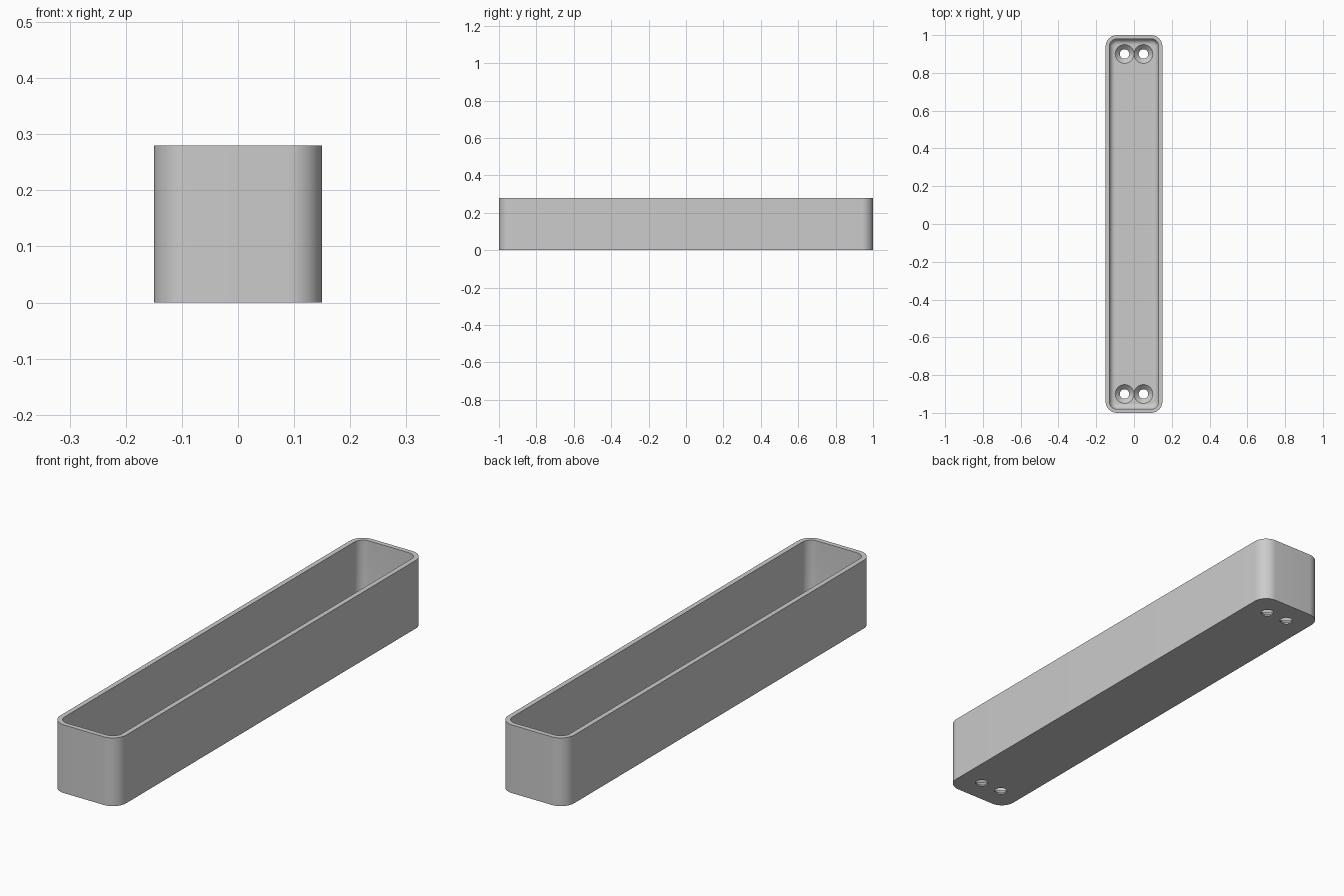
import bpy, bmesh
from math import sin, cos, pi, radians

cube = bpy.data.objects.get("Cube")
if cube:
    bpy.data.objects.remove(cube, do_unlink=True)

HALF_X, HALF_Y, HEIGHT = 0.15, 1.0, 0.28
CORNER, WALL, FLOOR, FILLET = 0.06, 0.02, 0.03, 0.03
HOLE, SINK = 0.025, 0.0495

grey = bpy.data.materials.new("light grey")
grey.use_nodes = True
colour = (0.6, 0.6, 0.6, 1)
grey.diffuse_color = colour
grey.node_tree.nodes["Principled BSDF"].inputs["Base Color"].default_value = colour


def rounded_rectangle(inset, z, steps=12):
    """Outline of the tray, moved inwards by inset."""
    r = CORNER - inset
    points = []
    for k, (sx, sy) in enumerate([(1, 1), (-1, 1), (-1, -1), (1, -1)]):
        for i in range(steps + 1):
            a = (k + i / steps) * pi / 2
            points.append((sx * (HALF_X - CORNER) + r * cos(a),
                           sy * (HALF_Y - CORNER) + r * sin(a), z))
    return points


def circle(x, y, r, z, steps=48):
    return [(x + r * cos(2 * pi * i / steps), y + r * sin(2 * pi * i / steps), z)
            for i in range(steps)]


def loft(name, outlines):
    """Closed solid skinned through a stack of outlines."""
    bm = bmesh.new()
    rings = [[bm.verts.new(p) for p in outline] for outline in outlines]
    for low, high in zip(rings, rings[1:]):
        for i in range(len(low)):
            j = (i + 1) % len(low)
            bm.faces.new((low[i], low[j], high[j], high[i]))
    bm.faces.new(rings[0][::-1])
    bm.faces.new(rings[-1])
    bmesh.ops.recalc_face_normals(bm, faces=bm.faces)
    mesh = bpy.data.meshes.new(name)
    bm.to_mesh(mesh)
    bm.free()
    mesh.materials.append(grey)
    obj = bpy.data.objects.new(name, mesh)
    bpy.context.collection.objects.link(obj)
    return obj


# Tray: outer wall, rim, inner wall, rounded inner edge, floor
outlines = [rounded_rectangle(0, 0), rounded_rectangle(0, HEIGHT),
            rounded_rectangle(WALL, HEIGHT)]
for i in range(9):
    a = i / 8 * pi / 2
    outlines.append(rounded_rectangle(WALL + FILLET * (1 - cos(a)),
                                      FLOOR + FILLET * (1 - sin(a))))
tray = loft("tray", outlines)

# Countersunk screw holes, a pair at each end
cutters = []
for x in (-0.05, 0.05):
    for y in (-0.9, 0.9):
        cutter = loft("screw_hole_cutter", [
            circle(x, y, HOLE, -0.02),
            circle(x, y, HOLE, FLOOR - (SINK - HOLE)),
            circle(x, y, SINK, FLOOR),
            circle(x, y, SINK, FLOOR + 0.02)])
        cutter.hide_render = True
        cutters.append(cutter)
        cut = tray.modifiers.new("screw hole", 'BOOLEAN')
        cut.operation = 'DIFFERENCE'
        cut.solver = 'EXACT'
        cut.object = cutter

bpy.ops.object.select_all(action='DESELECT')
tray.select_set(True)
bpy.context.view_layer.objects.active = tray
for name in [m.name for m in tray.modifiers]:
    bpy.ops.object.modifier_apply(modifier=tray.modifiers[0].name)
for cutter in cutters:
    bpy.data.objects.remove(cutter, do_unlink=True)
bpy.ops.object.shade_smooth_by_angle(angle=radians(30))
